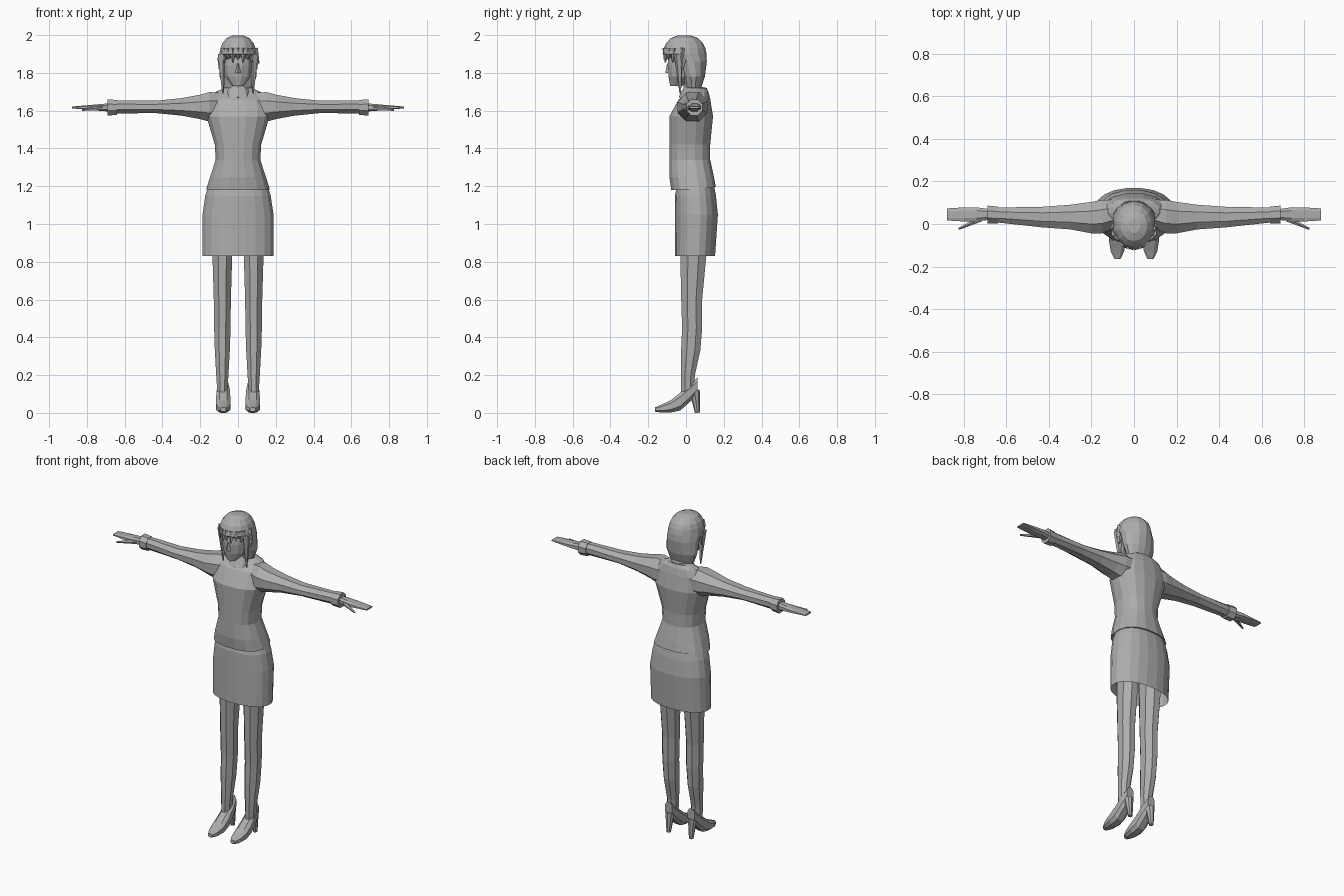
import bpy, bmesh, math
from mathutils import Matrix, Vector

cube = bpy.data.objects.get("Cube")
if cube:
    bpy.data.objects.remove(cube)

GREY = (.42, .42, .42, 1)
material = bpy.data.materials.new("plain grey")
material.use_nodes = True
material.diffuse_color = GREY
material.node_tree.nodes["Principled BSDF"].inputs["Base Color"].default_value = GREY


def finish(name, bm, mirror):
    """Mirror across the middle if asked, then store the mesh as an object."""
    for vert in bm.verts:
        vert.co.x *= mirror
    bmesh.ops.recalc_face_normals(bm, faces=bm.faces)
    mesh = bpy.data.meshes.new(name)
    bm.to_mesh(mesh)
    bm.free()
    mesh.materials.append(material)
    part = bpy.data.objects.new(name, mesh)
    bpy.context.collection.objects.link(part)
    return part


def rounded(value, square):
    return math.copysign(abs(value) ** square, value)


def loft(name, axis, sections, sides=8, centre=0, square=1, caps=True, mirror=1):
    """Skin ovals given as (position, half width about the centre, low edge, high edge)."""
    bm = bmesh.new()
    rings = []
    for position, half, low, high in sections:
        ring = []
        for step in range(sides):
            angle = math.tau * (step + .5) / sides
            across = centre + half * rounded(math.cos(angle), square)
            middle, reach = (low + high) / 2, (high - low) / 2
            along = middle + reach * rounded(math.sin(angle), square)
            if axis == "x":
                point = (position, along, across)
            elif axis == "y":
                point = (across, position, along)
            else:
                point = (across, along, position)
            ring.append(bm.verts.new(point))
        rings.append(ring)
    for lower, upper in zip(rings, rings[1:]):
        for step in range(sides):
            after = (step + 1) % sides
            bm.faces.new((lower[step], lower[after], upper[after], upper[step]))
    if caps:
        bm.faces.new(rings[0])
        bm.faces.new(rings[-1])
    return finish(name, bm, mirror)


def taper(name, start, end, start_radius, end_radius, sides=5, mirror=1):
    """Straight tapered rod between two points."""
    start, end = Vector(start), Vector(end)
    direction = end - start
    turn = direction.to_track_quat("Z", "Y").to_matrix().to_4x4()
    bm = bmesh.new()
    bmesh.ops.create_cone(
        bm, cap_ends=True, segments=sides, radius1=start_radius, radius2=end_radius,
        depth=direction.length, matrix=Matrix.Translation((start + end) / 2) @ turn)
    return finish(name, bm, mirror)


# Skirt, open at the hem
loft("skirt", "z", [
    (.83, .19, -.06, .155), (1.05, .19, -.06, .17),
    (1.15, .175, -.06, .16), (1.2, .16, -.05, .15),
], sides=20, square=.9, caps=False)

# Jacket, with the hem rising towards the back
jacket = loft("jacket", "z", [
    (1.18, .17, -.08, .16), (1.25, .15, -.09, .15), (1.34, .12, -.09, .13),
    (1.42, .125, -.09, .13), (1.57, .17, -.09, .145), (1.66, .16, -.04, .13),
    (1.7, .12, .01, .12), (1.72, .07, .02, .11),
], sides=16, square=.85)
hem = min(vert.co.z for vert in jacket.data.vertices)
for vert in jacket.data.vertices:
    if vert.co.z - hem < .01:
        vert.co.z += .1 * max(vert.co.y, 0)

# Collar, neck and head
taper("collar", (0, .04, 1.66), (0, .05, 1.73), .08, .055, sides=10)
taper("neck", (0, .04, 1.66), (0, .02, 1.8), .045, .04, sides=8)
loft("head", "z", [
    (1.73, .03, -.085, -.02), (1.78, .07, -.095, .04),
    (1.84, .08, -.1, .07), (1.94, .07, -.09, .06),
], sides=12)
taper("nose", (0, -.095, 1.8), (0, -.095, 1.85), .015, .005, sides=4)

# Bobbed hair: a domed crown over a nape set back behind the face
nape = [(1.72, .08, 0, .08), (1.78, .1, -.02, .1), (1.86, .1, -.06, .11)]
crown = []
for degrees in (10, 25, 40, 60, 80):
    lift = math.sin(math.radians(degrees))
    spread = math.cos(math.radians(degrees)) ** .7
    crown.append((1.88 + .12 * lift, .102 * spread,
                  -.01 - .115 * spread, -.01 + .12 * spread))
loft("hair", "z", nape + crown, sides=14)

# Fringe locks fanned over the forehead
for index in range(-3, 4):
    angle = math.radians(18 * index)
    x, y = .09 * math.sin(angle), -.105 * math.cos(angle)
    length = .06 + .015 * (index % 2)
    taper("fringe_lock", (x, y, 1.93), (x, y - .01, 1.93 - length), .02, .003, sides=4)
taper("hair_wisp", (.09, -.02, 1.93), (.11, -.02, 1.85), .015, .004, sides=4)

for side, mirror in (("left", 1), ("right", -1)):
    # Side lock of hair and ear
    taper(side + "_side_lock", (.085, -.04, 1.9), (.08, -.03, 1.69), .025, .004,
          mirror=mirror)
    taper(side + "_ear", (.095, -.01, 1.88), (.095, -.02, 1.82), .015, .008,
          mirror=mirror)

    # Sleeve and cuff
    loft(side + "_sleeve", "x", [
        (.08, .08, -.02, .12), (.15, .085, -.05, .12), (.2, .07, -.05, .11),
        (.3, .05, -.03, .095), (.43, .036, -.02, .085), (.65, .037, .005, .08),
    ], centre=1.62, mirror=mirror)
    loft(side + "_cuff", "x", [(.64, .043, 0, .085), (.69, .046, 0, .09)],
         centre=1.617, mirror=mirror)

    # Flat hand and thumb
    loft(side + "_hand", "x", [
        (.67, .024, .02, .07), (.74, .018, .01, .08),
        (.8, .012, .01, .08), (.88, .005, .015, .075),
    ], centre=1.617, square=.7, mirror=mirror)
    taper(side + "_thumb", (.72, .025, 1.615), (.825, -.023, 1.603), .014, .005,
          mirror=mirror)

    # Leg
    loft(side + "_leg", "z", [
        (.1, .028, -.03, .045), (.2, .035, -.03, .05), (.33, .043, -.03, .08),
        (.45, .047, -.025, .09), (.6, .049, -.03, .09), (1, .062, -.04, .13),
    ], centre=.083, mirror=mirror)

    # Pointed shoe and tapered heel
    loft(side + "_shoe", "y", [
        (-.165, .015, .006, .03), (-.13, .033, 0, .045), (-.08, .042, 0, .07),
        (-.03, .04, .01, .11), (.02, .036, .055, .155), (.06, .026, .1, .19),
    ], centre=.078, square=.75, mirror=mirror)
    taper(side + "_heel", (.078, .06, 0), (.078, .045, .12), .013, .028,
          sides=8, mirror=mirror)
